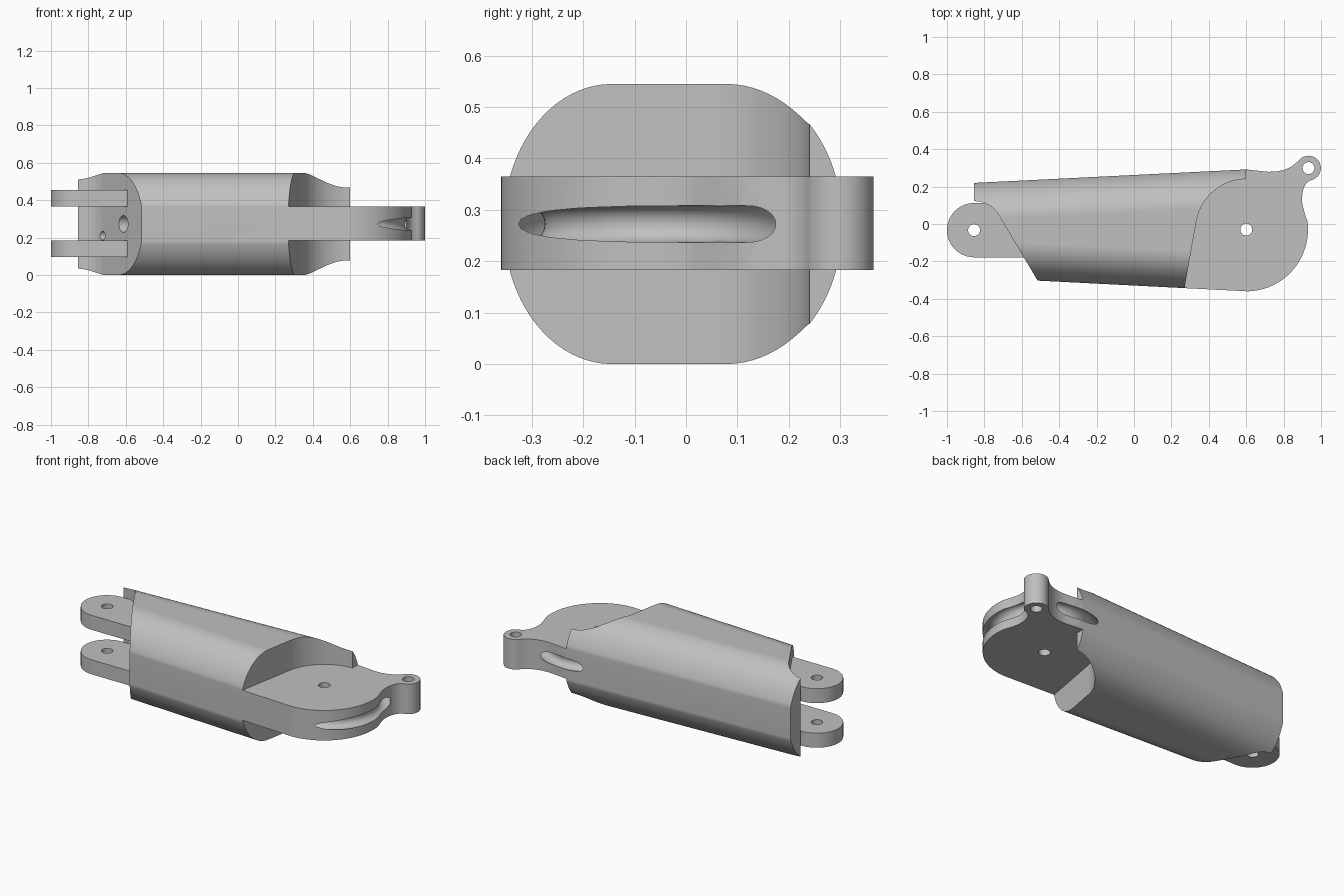
import bpy, bmesh, math
from mathutils import Vector, Matrix

cube = bpy.data.objects.get("Cube")
if cube:
    bpy.data.objects.remove(cube, do_unlink=True)

grey = bpy.data.materials.new("light grey")
grey.use_nodes = True
colour = (0.527, 0.527, 0.527, 1)
grey.diffuse_color = colour
grey.node_tree.nodes["Principled BSDF"].inputs["Base Color"].default_value = colour

HEIGHT = 0.545
MID = HEIGHT / 2
TONGUE = (0.183, 0.365)
HINGE = (0.6, -0.03)
FORK = (-0.855, -0.033)
LUG = (0.933, 0.299)


def finish(name, bm):
    bmesh.ops.recalc_face_normals(bm, faces=bm.faces)
    mesh = bpy.data.meshes.new(name)
    bm.to_mesh(mesh)
    bm.free()
    mesh.materials.append(grey)
    ob = bpy.data.objects.new(name, mesh)
    bpy.context.collection.objects.link(ob)
    return ob


def arc(centre, r, start, end, n=24):
    angles = [math.radians(start + (end - start) * i / n) for i in range(n + 1)]
    return [(centre[0] + r * math.cos(a), centre[1] + r * math.sin(a)) for a in angles]


def prism(name, profile, z0, z1):
    bm = bmesh.new()
    face = bm.faces.new([bm.verts.new((x, y, z0)) for x, y in profile])
    new = bmesh.ops.extrude_face_region(bm, geom=[face])["geom"]
    bmesh.ops.translate(bm, vec=(0, 0, z1 - z0),
                        verts=[v for v in new if isinstance(v, bmesh.types.BMVert)])
    return finish(name, bm)


def rod(name, start, end, r):
    a, b = Vector(start), Vector(end)
    turn = (b - a).to_track_quat("Z", "Y").to_matrix().to_4x4()
    bm = bmesh.new()
    bmesh.ops.create_cone(bm, cap_ends=True, segments=32, radius1=r, radius2=r,
                          depth=(b - a).length,
                          matrix=Matrix.Translation((a + b) / 2) @ turn)
    return finish(name, bm)


def combine(target, tool, operation="DIFFERENCE"):
    tool.hide_render = True
    mod = target.modifiers.new("join", "BOOLEAN")
    mod.operation, mod.solver, mod.object = operation, "EXACT", tool
    bpy.context.view_layer.objects.active = target
    bpy.ops.object.modifier_apply(modifier=mod.name)
    bpy.data.objects.remove(tool, do_unlink=True)


def pin_hole(target, centre, r=0.032):
    combine(target, rod("pin_cutter", (*centre, -0.1), (*centre, 0.7), r))


# Tapered body: flat top, bottom and sides with elliptical corners
def section(x):
    low = -0.329 - 0.051 * x
    high = 0.262 + 0.0495 * x
    rx, tilt = 0.213, math.degrees(math.asin((TONGUE[1] - MID) / MID))
    inset = rx * math.cos(math.radians(tilt))
    points = []
    for y, start, end in ((high - inset, tilt, 90), (low + inset, 90, 180 - tilt),
                          (low + inset, 180 + tilt, 270), (high - inset, 270, 360 - tilt)):
        points += [(x, y + rx * c, MID + MID * s) for c, s in arc((0, 0), 1, start, end, 16)]
    return points


bm = bmesh.new()
ends = [[bm.verts.new(p) for p in section(x)] for x in (FORK[0], HINGE[0])]
for ring in ends:
    bm.faces.new(ring)
for i in range(len(ends[0])):
    bm.faces.new((ends[0][i - 1], ends[0][i], ends[1][i], ends[1][i - 1]))
body = finish("finger_body", bm)

# Slanted clearance at the fork end
clearance = [(-1.2, 0.122)] + arc(FORK, 0.155, 90, 25) + [(-0.515, -0.303), (-0.458, -0.4), (-1.2, -0.4)]
combine(body, prism("fork_clearance", clearance, -0.1, 0.7))

# Recesses above and below the hinge tongue
recess = arc(HINGE, 0.27, 90, 170) + [(0.27, -0.343), (0.257, -0.42), (0.75, -0.42), (0.75, 0.24)]
for z0, z1 in ((-0.1, TONGUE[0]), (TONGUE[1], 0.7)):
    combine(body, prism("tongue_recess", recess, z0, z1))

# Round tongue with a small lug
outline = [(0.5, 0.2), (0.5, -0.3)]
outline += arc(HINGE, 0.33, -90, 8, 40)
outline += [(0.912, 0.06), (0.9, 0.105), (0.898, 0.14), (0.903, 0.18), (0.917, 0.212), (0.937, 0.231)]
outline += arc(LUG, 0.066, -65, 130, 28)
outline += [(0.868, 0.328), (0.84, 0.306), (0.805, 0.29), (0.765, 0.281), (0.72, 0.279),
            (0.67, 0.284), (0.6, 0.2917)]
combine(body, prism("hinge_tongue", outline, *TONGUE), "UNION")

# Ring-shaped cord channel around the tongue
bm = bmesh.new()
loops = []
for i in range(96):
    turn = Matrix.Rotation(math.tau * i / 96, 3, "Z")
    loops.append([bm.verts.new(turn @ Vector((x, 0, z)) + Vector((0.63, -0.015, MID)))
                  for x, z in arc((0.296, 0), 0.036, 0, 345, 23)])
for i in range(96):
    for j in range(24):
        bm.faces.new((loops[i - 1][j - 1], loops[i][j - 1], loops[i][j], loops[i - 1][j]))
combine(body, finish("channel_cutter", bm))

# Pin holes and cord bores
pin_hole(body, HINGE)
pin_hole(body, LUG)
combine(body, rod("bore_cutter", (-0.75, -0.17, MID), (-0.3, -0.07, MID), 0.045))
combine(body, rod("bore_cutter", (-0.84, 0.02, 0.21), (-0.5, 0.1, 0.21), 0.024))

# Pair of fork arms
parts = [body]
arm = arc(FORK, 0.145, 90, 270, 40) + [(-0.59, -0.178), (-0.59, 0.112)]
for name, z0, z1 in (("lower_fork_arm", 0.097, 0.185), ("upper_fork_arm", 0.367, 0.455)):
    part = prism(name, arm, z0, z1)
    pin_hole(part, FORK)
    parts.append(part)

# Smooth curves, crisp edges
bpy.ops.object.select_all(action="DESELECT")
for ob in parts:
    ob.select_set(True)
bpy.context.view_layer.objects.active = body
bpy.ops.object.shade_smooth_by_angle(angle=math.radians(30))
for ob in parts:
    mod = ob.modifiers.new("even shading", "WEIGHTED_NORMAL")
    mod.keep_sharp = True
